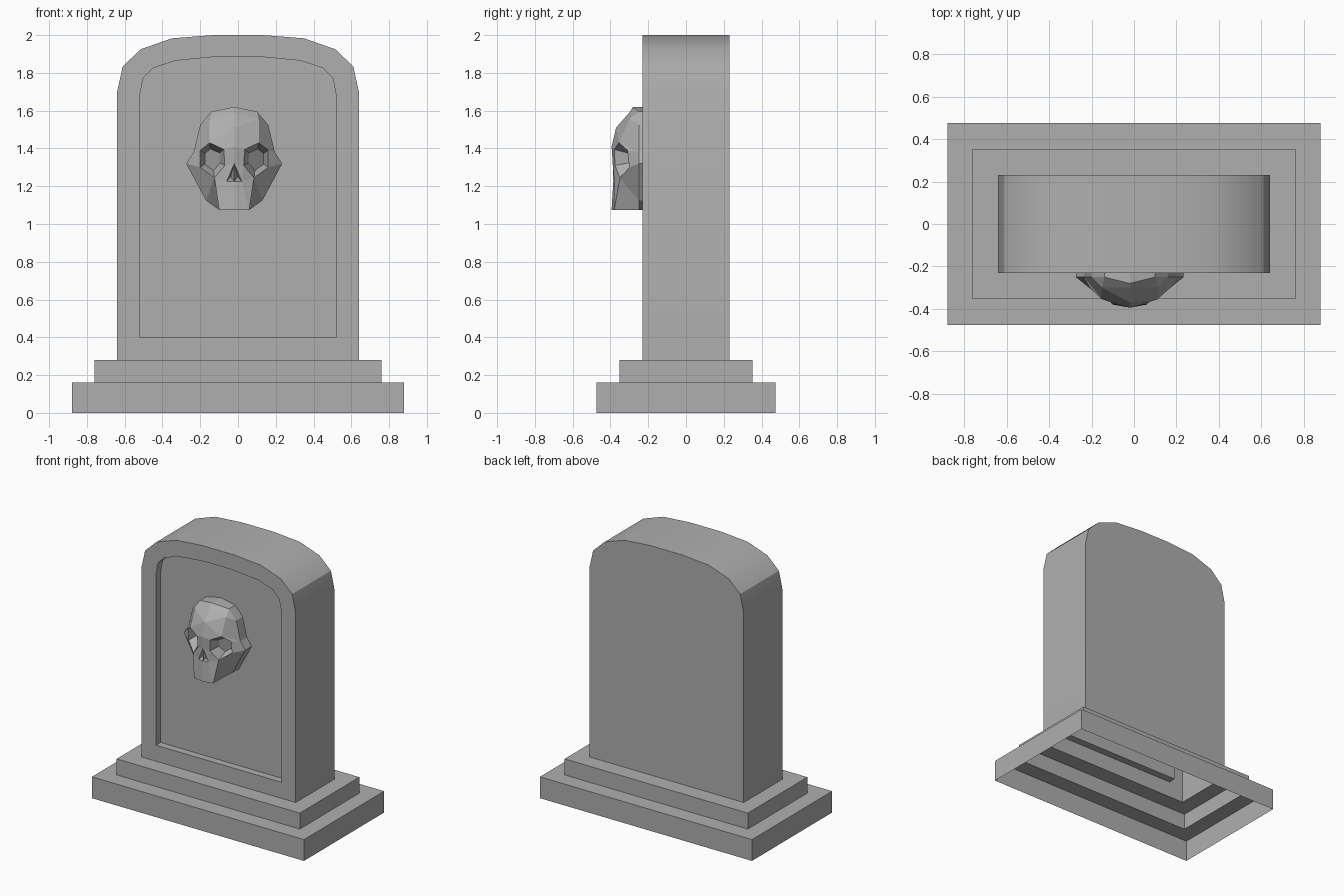
import bpy, bmesh, math

if "Cube" in bpy.data.objects:
    bpy.data.objects.remove(bpy.data.objects["Cube"])

# Dark grey stone shared by all parts
stone = bpy.data.materials.new("stone")
stone.diffuse_color = (.43, .43, .43, 1)
stone.use_nodes = True
stone.node_tree.nodes["Principled BSDF"].inputs["Base Color"].default_value = stone.diffuse_color


def make_object(name, verts, faces, location=(0, 0, 0)):
    mesh = bpy.data.meshes.new(name)
    mesh.from_pydata(verts, [], faces)
    mesh.materials.append(stone)
    bm = bmesh.new()
    bm.from_mesh(mesh)
    bmesh.ops.recalc_face_normals(bm, faces=bm.faces)
    bm.to_mesh(mesh)
    bm.free()
    obj = bpy.data.objects.new(name, mesh)
    obj.location = location
    bpy.context.collection.objects.link(obj)
    return obj


def bridge(a, b, n, closed=True):
    """Quads between two rings of n vertices starting at indices a and b."""
    return [(a + i, a + (i + 1) % n, b + (i + 1) % n, b + i)
            for i in range(n if closed else n - 1)]


# Stepped plinth: one shell, open underneath and under the slab
levels = [(.88, .475, 0), (.88, .475, .16), (.76, .353, .16),
          (.76, .353, .28), (.64, .23, .28)]
verts = [(sx * x, sy * y, z) for x, y, z in levels
         for sx, sy in ((-1, -1), (1, -1), (1, 1), (-1, 1))]
faces = [f for k in range(len(levels) - 1) for f in bridge(4 * k, 4 * k + 4, 4)]
make_object("stepped_plinth", verts, faces)

# Slab: arched outline with a recessed panel in the front, open at the bottom
def arch(half):
    return half + [(-x, z) for x, z in reversed(half)]

outer = arch([(.64, .28), (.64, 1.70), (.61, 1.835), (.515, 1.925), (.35, 1.983), (.13, 2.0)])
inner = arch([(.52, .40), (.52, 1.68), (.503, 1.77), (.45, 1.825), (.33, 1.865), (.12, 1.885)])
n = len(outer)
PANEL_Y = -.175
rings = [(outer, .23), (outer, -.23), (inner, -.23), (inner, PANEL_Y)]
verts = [(x, y, z) for ring, y in rings for x, z in ring]
faces = [tuple(range(n)), tuple(range(3 * n, 4 * n))]
faces += bridge(0, n, n, closed=False) + bridge(n, 2 * n, n) + bridge(2 * n, 3 * n, n)
slab = make_object("slab", verts, faces)
bpy.context.view_layer.objects.active = slab
slab.select_set(True)
bpy.ops.object.shade_smooth_by_angle(angle=math.radians(30))
slab.select_set(False)

# Skull relief: right half, mirrored
pts = {
    # crown, brow, nose and chin on the centre line
    "f0": (0, -.28, 1.62), "f1": (.13, -.30, 1.555), "f2": (0, -.30, 1.59),
    "f3": (0, -.37, 1.51), "f4": (0, -.394, 1.41), "f5": (0, -.388, 1.32),
    "n0": (0, -.385, 1.225), "n1": (.04, -.38, 1.225), "nd": (.018, -.33, 1.25),
    "j0": (0, -.394, 1.075), "j1": (.08, -.38, 1.075),
    # eye socket rim
    "e0": (.055, -.38, 1.395), "e1": (.13, -.355, 1.43), "e2": (.18, -.31, 1.39),
    "e3": (.18, -.30, 1.30), "e4": (.105, -.35, 1.245), "e5": (.05, -.375, 1.31),
    # outline around the sides
    "m1": (.12, -.25, 1.595), "m2": (.18, -.25, 1.525), "m3": (.215, -.25, 1.38),
    "m4": (.254, -.25, 1.32), "m5": (.15, -.25, 1.125), "m6": (.08, -.25, 1.075),
    "m7": (0, -.25, 1.075),
}
polys = """f0 m1 f1 f2|m1 m2 f1|f2 f1 f3|f1 e1 f3|f3 e1 e0 f4|f1 m2 m3 e1|e1 m3 e2
e2 m3 m4 e3|e3 m4 m5 e4|e4 m5 m6 j1|j1 m6 m7 j0|e4 j1 n1|n1 j1 j0 n0|e5 e4 n1
f5 e5 n1|f4 e0 e5 f5|f5 n1 nd|n1 n0 nd|n0 f5 nd""".replace("\n", "|")
polys = [p.split() for p in polys.split("|")]

# Socket walls and floor
rim = [f"e{i}" for i in range(6)]
cx, cz = (sum(pts[r][k] for r in rim) / 6 for k in (0, 2))
for r in rim:
    x, y, z = pts[r]
    pts["d" + r] = (cx + .62 * (x - cx), y + .07, cz + .62 * (z - cz))
for a, b in zip(rim, rim[1:] + rim[:1]):
    polys.append([a, b, "d" + b, "d" + a])
polys.append(["d" + r for r in rim])

# Sides running back into the panel
edge = ["f0"] + [f"m{i}" for i in range(1, 8)]
for e in edge:
    pts["b" + e] = (pts[e][0], PANEL_Y + .005, pts[e][2])
for a, b in zip(edge, edge[1:]):
    polys.append([a, b, "b" + b, "b" + a])

index = {k: i for i, k in enumerate(pts)}
skull = make_object("skull_relief", list(pts.values()),
                    [[index[k] for k in p] for p in polys], (-.02, 0, 0))
mirror = skull.modifiers.new("Mirror", 'MIRROR')
mirror.use_clip = True
